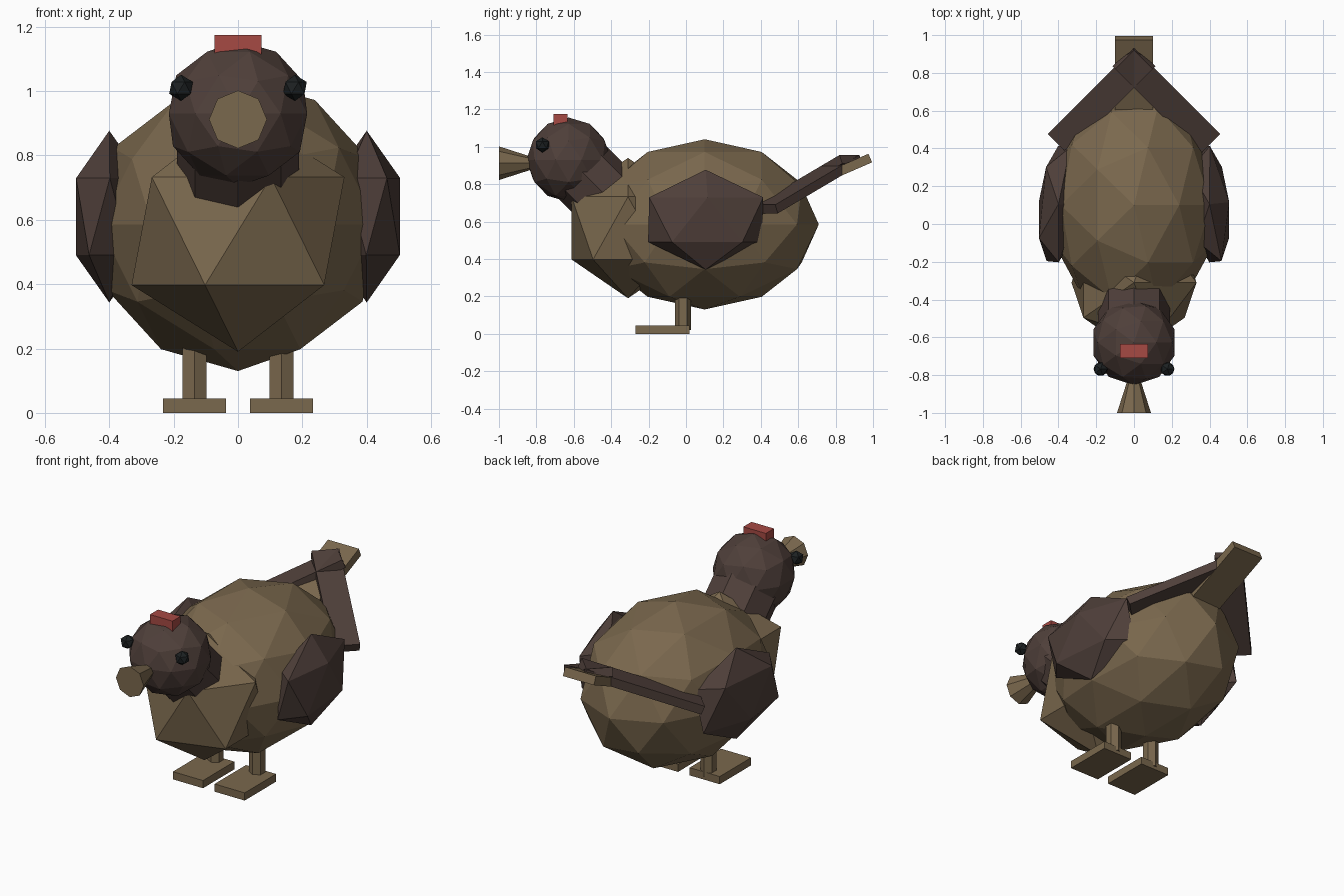
import bpy, math

cube = bpy.data.objects.get("Cube")
if cube:
    bpy.data.objects.remove(cube, do_unlink=True)


def material(name, color):
    m = bpy.data.materials.new(name)
    m.use_nodes = True
    m.diffuse_color = (*color, 1)
    bsdf = m.node_tree.nodes["Principled BSDF"]
    bsdf.inputs["Base Color"].default_value = (*color, 1)
    bsdf.inputs["Roughness"].default_value = 0.9
    return m


tan = material("tan feathers", (0.195, 0.138, 0.075))
brown = material("dark brown feathers", (0.078, 0.05, 0.042))
red = material("comb red", (0.38, 0.067, 0.057))
black = material("eye black", (0.012, 0.015, 0.016))


def finish(name, mat, scale=(1, 1, 1), rot=(0, 0, 0)):
    ob = bpy.context.object
    ob.name = name
    ob.scale = scale
    ob.rotation_euler = rot
    ob.data.materials.append(mat)
    return ob


def ball(name, mat, loc, scale, detail=2, rot=(0, 0, 0)):
    bpy.ops.mesh.primitive_ico_sphere_add(subdivisions=detail, radius=1, location=loc)
    return finish(name, mat, scale, rot)


def box(name, mat, loc, size, rot=(0, 0, 0)):
    bpy.ops.mesh.primitive_cube_add(size=1, location=loc)
    return finish(name, mat, size, rot)


def cone(name, mat, loc, r1, r2, depth, sides=8, rot=(0, 0, 0)):
    bpy.ops.mesh.primitive_cone_add(vertices=sides, radius1=r1, radius2=r2,
                                    depth=depth, location=loc)
    return finish(name, mat, rot=rot)


# Torso
ball("body", tan, (0, 0.1, 0.585), (0.455, 0.61, 0.455))
ball("breast", tan, (0, -0.31, 0.565), (0.37, 0.355, 0.375), detail=1)

# Head, neck, beak and comb
cone("neck", brown, (0, -0.525, 0.835), 0.19, 0.19, 0.27, rot=(math.pi / 4, 0, 0))
ball("head", brown, (0, -0.627, 0.93), (0.226, 0.226, 0.226))
cone("beak", tan, (0, -0.86, 0.912), 0.09, 0, 0.28, rot=(-math.pi / 2, 0, 0))
box("comb", red, (0, -0.672, 1.145), (0.146, 0.075, 0.06))

# Paired parts
for side, s in (("left", 1), ("right", -1)):
    ball(side + "_eye", black, (s * 0.177, -0.768, 1.01), (0.041,) * 3, detail=1)
    ball(side + "_wing", brown, (s * 0.4, 0.105, 0.61), (0.117, 0.36, 0.267),
         detail=1, rot=(0, 0, s * 0.1))
    cone(side + "_leg", tan, (s * 0.135, -0.015, 0.16), 0.043, 0.043, 0.28, sides=6)
    box(side + "_foot", tan, (s * 0.135, -0.125, 0.0225), (0.195, 0.29, 0.045))
    box(side + "_tail_feather", brown, (s * 0.172, 0.656, 0.8), (0.15, 0.69, 0.05),
        rot=(0.396, 0, s * math.pi / 4))

# Middle tail feather, sitting just under the crossed pair
box("middle_tail_feather", tan, (0, 0.71, 0.82), (0.2, 0.6, 0.05), rot=(0.41, 0, 0))
